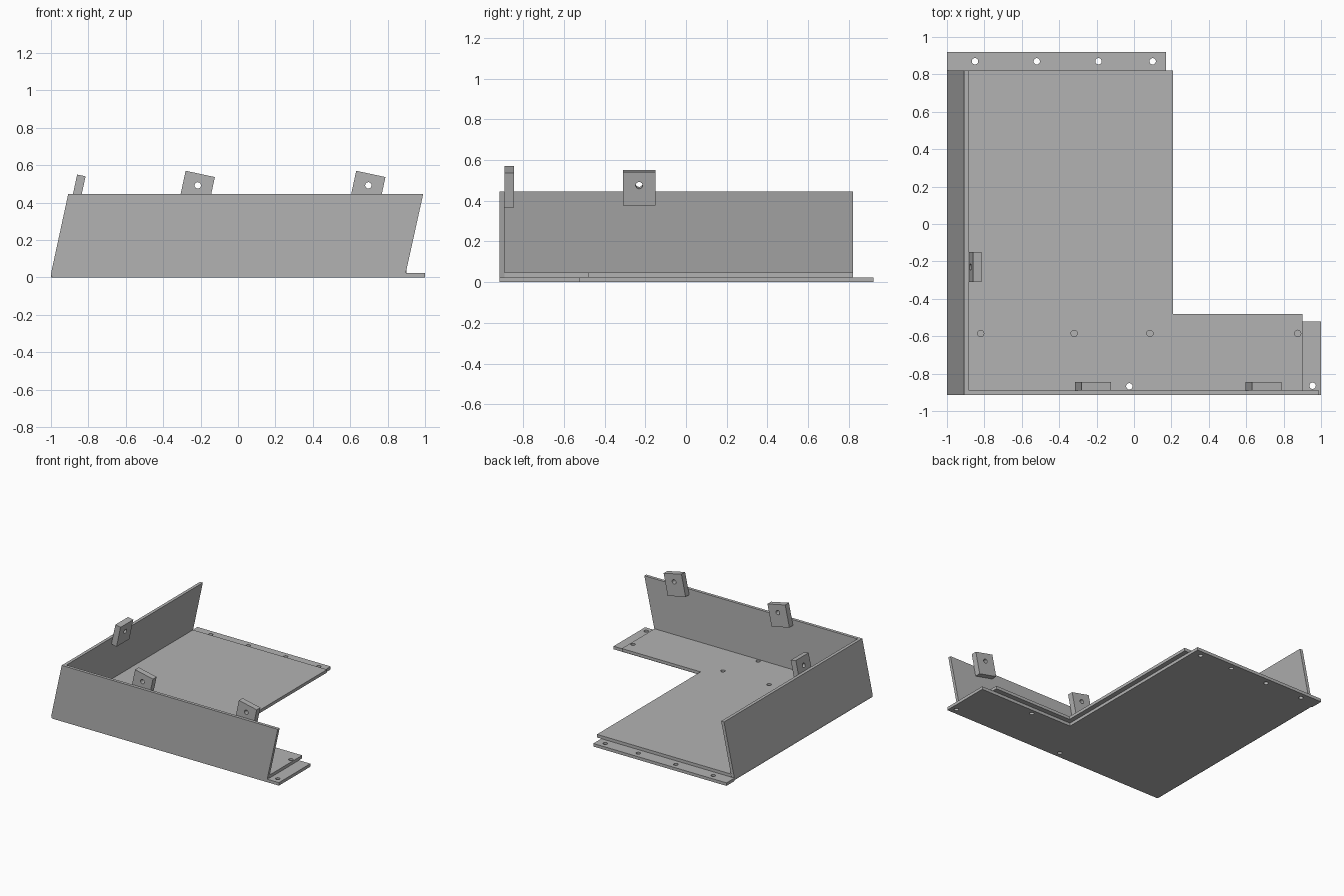
import bpy
import bmesh
from math import atan2, pi
from mathutils import Vector

if "Cube" in bpy.data.objects:
    bpy.data.objects.remove(bpy.data.objects["Cube"], do_unlink=True)

grey = bpy.data.materials.new("sheet grey")
grey.use_nodes = True
colour = (0.45, 0.45, 0.45, 1)
grey.diffuse_color = colour
grey.node_tree.nodes["Principled BSDF"].inputs["Base Color"].default_value = colour

T = 0.024          # sheet thickness
FRONT = -0.915     # outer face of the front wall
INNER = FRONT + T  # inner face of the front wall
BACK = 0.82        # rear end of the side wall
TOP = 0.445        # wall height
LEAN = Vector((0.21, 0.977)).normalized()  # tilt of the side wall in x, z


def prism(name, outline, axis, low, high):
    """Extrude an outline along y (outline in x, z) or z (outline in x, y)."""
    place = (lambda a, b, d: (a, d, b)) if axis == "y" else (lambda a, b, d: (a, b, d))
    bm = bmesh.new()
    face = bm.faces.new([bm.verts.new(place(a, b, low)) for a, b in outline])
    moved = bmesh.ops.extrude_face_region(bm, geom=[face])["geom"]
    verts = [v for v in moved if isinstance(v, bmesh.types.BMVert)]
    bmesh.ops.translate(bm, verts=verts, vec=place(0, 0, high - low))
    bmesh.ops.recalc_face_normals(bm, faces=bm.faces)
    mesh = bpy.data.meshes.new(name)
    bm.to_mesh(mesh)
    bm.free()
    obj = bpy.data.objects.new(name, mesh)
    bpy.context.collection.objects.link(obj)
    mesh.materials.append(grey)
    return obj


def drill(obj, centres, radius=0.017, rotation=(0, 0, 0)):
    """Cut round holes through a part and remove the cutters."""
    for centre in centres:
        bpy.ops.mesh.primitive_cylinder_add(vertices=24, radius=radius, depth=0.12,
                                            location=centre, rotation=rotation)
        cutter = bpy.context.object
        cutter.hide_render = True
        cutter.data.materials.append(grey)
        mod = obj.modifiers.new("hole", "BOOLEAN")
        mod.operation = "DIFFERENCE"
        mod.solver = "EXACT"
        mod.object = cutter
        bpy.context.view_layer.objects.active = obj
        bpy.ops.object.modifier_apply(modifier=mod.name)
        bpy.data.objects.remove(cutter, do_unlink=True)


# Lower L-shaped plate with rear flange
lower = prism("lower_plate", [(-0.974, INNER), (1, INNER), (1, -0.52), (0.17, -0.52),
                              (0.17, 0.92), (-1, 0.92), (-1, BACK), (-0.974, BACK)], "z", 0, T)
drill(lower, [(x, 0.87, 0) for x in (-0.85, -0.52, -0.19, 0.1)]
      + [(-0.025, -0.868, 0), (0.955, -0.865, 0), (0.5, -0.56, 0)])

# Upper L-shaped plate lying on the lower one
upper = prism("upper_plate", [(-0.971, INNER), (0.9, INNER), (0.9, -0.48), (0.208, -0.48),
                              (0.208, BACK), (-0.971, BACK)], "z", T, 2 * T)
drill(upper, [(x, -0.585, T) for x in (-0.82, -0.32, 0.085, 0.875)] + [(-0.025, -0.868, T)])

# Upright front wall with slanted ends and a low lip
bend = [(-0.99, 0), (-0.998, 0.006), (-1, 0.02), (-0.908, TOP)]
prism("front_wall", bend + [(0.99, TOP), (0.897, T), (1, T), (1, 0)], "y", FRONT, INNER)

# Leaning side wall with a rounded bottom bend
prism("side_wall", bend + [(-0.883, TOP), (-0.974, T), (-0.974, 0)], "y", INNER, BACK)


def tab(name, corner, width, height, y_low, y_high):
    """Tilted mounting tab hung from its upper corner on the -x side."""
    start = Vector(corner)
    across = Vector((LEAN.y, -LEAN.x)) * width
    down = -LEAN * height
    return prism(name, [start, start + across, start + across + down, start + down],
                 "y", y_low, y_high)


# Tabs behind the front wall
for label, x in (("middle", -0.28), ("end", 0.632)):
    part = tab("front_tab_" + label, (x, 0.57), 0.16, 0.174, INNER, INNER + 0.046)
    drill(part, [(x + 0.065, INNER, 0.492)], rotation=(pi / 2, 0, 0))

# Tab on the inner face of the side wall
part = tab("side_tab", (-0.86, 0.55), 0.046, 0.167, -0.31, -0.15)
drill(part, [(-0.853, -0.23, 0.48)], rotation=(0, pi / 2 + atan2(LEAN.x, LEAN.y), 0))
